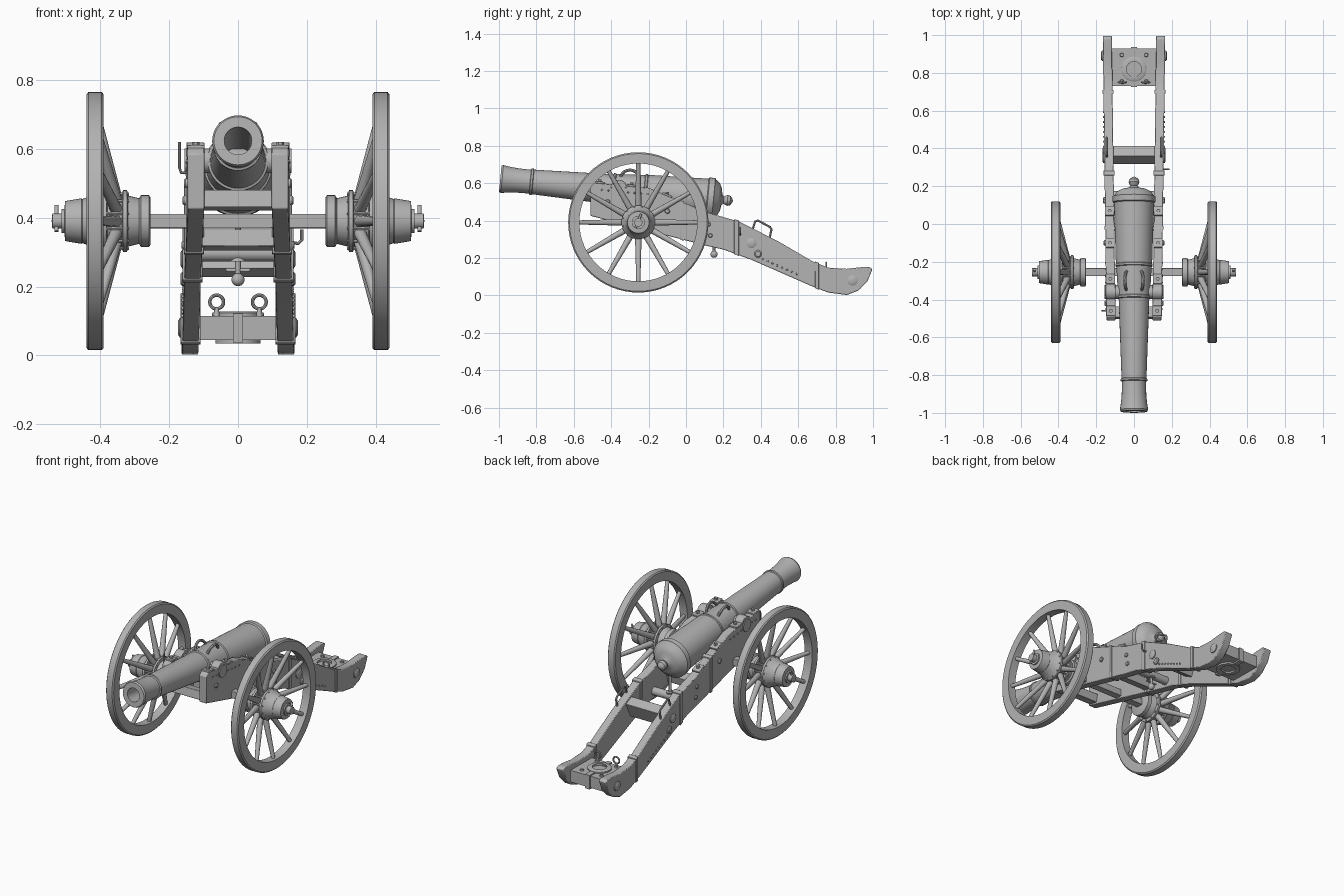
import bpy, bmesh, math
from mathutils import Vector, Matrix

if "Cube" in bpy.data.objects:
    bpy.data.objects.remove(bpy.data.objects["Cube"])

GREY = (0.45, 0.45, 0.45, 1)
mat = bpy.data.materials.new("plain grey")
mat.use_nodes = True
mat.diffuse_color = GREY
mat.node_tree.nodes["Principled BSDF"].inputs["Base Color"].default_value = GREY
parts = []


def finish(name, bm, bevel=0):
    bmesh.ops.recalc_face_normals(bm, faces=bm.faces)
    me = bpy.data.meshes.new(name)
    bm.to_mesh(me)
    bm.free()
    me.materials.append(mat)
    ob = bpy.data.objects.new(name, me)
    bpy.context.collection.objects.link(ob)
    if bevel:
        mod = ob.modifiers.new("edge", "BEVEL")
        mod.width, mod.segments = bevel, 2
    parts.append(ob)
    return ob


def aim(start, direction):
    rot = Vector(direction).to_track_quat("Z", "Y").to_matrix().to_4x4()
    return Matrix.Translation(start) @ rot


def lathe(name, profile, start, direction, n=32):
    """Revolve (distance, radius) pairs about a line."""
    bm = bmesh.new()
    vs = [bm.verts.new((r, 0, t)) for t, r in profile]
    es = [bm.edges.new(p) for p in zip(vs, vs[1:])]
    bmesh.ops.spin(bm, geom=vs + es, cent=(0, 0, 0), axis=(0, 0, 1),
                   angle=math.tau, steps=n, use_duplicate=False)
    bmesh.ops.remove_doubles(bm, verts=bm.verts, dist=1e-5)
    bm.transform(aim(start, direction))
    return finish(name, bm)


def rod(name, a, b, r1, r2=None, n=12):
    a, b = Vector(a), Vector(b)
    length = (b - a).length
    return lathe(name, [(0, 0), (0, r1), (length, r2 or r1), (length, 0)], a, b - a, n)


def box(name, centre, size, tilt=0, bevel=0.003):
    bm = bmesh.new()
    bmesh.ops.create_cube(bm, size=1, matrix=Matrix.Translation(centre)
                          @ Matrix.Rotation(tilt, 4, "X") @ Matrix.Diagonal((*size, 1)))
    return finish(name, bm, bevel)


def ball(name, centre, r):
    bm = bmesh.new()
    bmesh.ops.create_uvsphere(bm, u_segments=20, v_segments=12, radius=r,
                              matrix=Matrix.Translation(centre))
    return finish(name, bm)


def tube(name, points, r, closed=False):
    cu = bpy.data.curves.new(name, "CURVE")
    cu.dimensions, cu.bevel_depth, cu.bevel_resolution = "3D", r, 2
    cu.use_fill_caps = True
    sp = cu.splines.new("POLY")
    sp.points.add(len(points) - 1)
    for p, co in zip(sp.points, points):
        p.co = (*co, 1)
    sp.use_cyclic_u = closed
    tmp = bpy.data.objects.new(name, cu)
    bm = bmesh.new()
    bm.from_mesh(tmp.to_mesh())
    bpy.data.objects.remove(tmp)
    return finish(name, bm)


def ring(name, centre, r, thick):
    x, y, z = centre
    return tube(name, [(x + r * math.cos(a), y, z + r * math.sin(a))
                       for a in [math.tau * i / 20 for i in range(20)]], thick, True)


# Barrel with bore, bands, breech dome and knob
MUZZLE, AXIS = Vector((0, -0.993, 0.623)), Vector((0, 1, -0.095)).normalized()
lathe("barrel", [(0.9, 0), (0.9, 0.04), (0, 0.04), (0, 0.07), (0.01, 0.075), (0.04, 0.07),
                 (0.09, 0.065), (0.16, 0.064), (0.163, 0.071), (0.173, 0.071), (0.176, 0.066),
                 (0.6, 0.081), (0.603, 0.088), (0.613, 0.088), (0.617, 0.085), (0.77, 0.093),
                 (0.773, 0.099), (0.783, 0.099), (0.787, 0.096), (1.11, 0.106), (1.115, 0.113),
                 (1.145, 0.113), (1.15, 0.104), (1.17, 0.09), (1.185, 0.06), (1.19, 0.03),
                 (1.2, 0.018), (1.207, 0.024), (1.22, 0.029), (1.235, 0.025), (1.245, 0.012),
                 (1.25, 0)], MUZZLE, AXIS, 48)
rod("trunnions", (-0.155, -0.36, 0.565), (0.155, -0.36, 0.565), 0.036, n=24)

# Cheek outline: upper and lower edges as (y, z)
TOP = [(-0.51, 0.585), (-0.49, 0.603), (-0.2, 0.575), (0.11, 0.445), (0.29, 0.392),
       (0.5, 0.285), (0.68, 0.18), (0.76, 0.148), (0.86, 0.142), (0.93, 0.15), (0.98, 0.152)]
LOW = [(-0.51, 0.425), (0.11, 0.265), (0.2, 0.245), (0.35, 0.19), (0.67, 0.05),
       (0.76, 0.015), (0.86, 0.002), (0.92, 0.025), (0.97, 0.075), (0.997, 0.14)]


def edge_z(line, y):
    for (a, za), (b, zb) in zip(line, line[1:]):
        if a <= y <= b:
            return za + (zb - za) * (y - a) / (b - a)
    return line[-1][1]


def inner_x(y):
    return 0.098 + 0.013 * (y + 0.5)


def slab(name, outline, side, grow=0.0, bevel=0.004):
    """Plate following the splay of a cheek, from a side outline."""
    bm = bmesh.new()
    rows = [[bm.verts.new((side * (inner_x(y) + dx), y, z)) for y, z in outline]
            for dx in (-grow, 0.048 + grow)]
    bm.faces.new(rows[0])
    bm.faces.new(rows[1])
    n = len(outline)
    for i in range(n):
        j = (i + 1) % n
        bm.faces.new((rows[0][i], rows[0][j], rows[1][j], rows[1][i]))
    return finish(name, bm, bevel)


def strap(name, y, width, side):
    ys = (y - width / 2, y + width / 2)
    slab(name, [(v, edge_z(TOP, v) + 0.006) for v in ys]
         + [(v, edge_z(LOW, v) - 0.004) for v in ys[::-1]], side, 0.005, 0.002)


def stud(name, y, z, r, side, height=0.007):
    x = inner_x(y) + 0.046
    lathe(name, [(0, 0), (0, r), (height * 0.6, r), (height, r * 0.7), (height, 0)],
          (side * x, y, z), (side, 0, 0), 16)


HUB = [(0, 0), (0, 0.068), (0.004, 0.075), (0.028, 0.075), (0.033, 0.066), (0.065, 0.074),
       (0.068, 0.09), (0.08, 0.09), (0.083, 0.075), (0.125, 0.075), (0.128, 0.09),
       (0.14, 0.09), (0.145, 0.083), (0.198, 0.064), (0.201, 0.066), (0.248, 0.058),
       (0.25, 0.035), (0.258, 0.035), (0.258, 0.022), (0.285, 0.022), (0.287, 0)]
WY, WZ = -0.255, 0.39

for s, label in ((1, "left"), (-1, "right")):
    # Wheel: rim, hub, dished spokes, hub bolts and linchpin
    lathe(label + "_wheel_rim", [(0, 0.315), (0, 0.368), (0.006, 0.375), (0.044, 0.375),
                                 (0.05, 0.368), (0.05, 0.315), (0, 0.315)],
          (s * 0.39, WY, WZ), (s, 0, 0), 64)
    lathe(label + "_wheel_hub", HUB, (s * 0.254, WY, WZ), (s, 0, 0), 40)
    for i in range(12):
        a = math.tau * i / 12
        c, d = math.cos(a), math.sin(a)
        rod(label + "_spoke", (s * 0.352, WY + 0.06 * c, WZ + 0.06 * d),
            (s * 0.414, WY + 0.322 * c, WZ + 0.322 * d), 0.018, 0.011)
        c, d = math.cos(a + 0.26), math.sin(a + 0.26)
        rod(label + "_hub_bolt", (s * 0.317, WY + 0.082 * c, WZ + 0.082 * d),
            (s * 0.4, WY + 0.082 * c, WZ + 0.082 * d), 0.005, n=6)
    rod(label + "_linchpin", (s * 0.527, WY - 0.015, WZ - 0.03),
        (s * 0.527, WY + 0.015, WZ + 0.045), 0.006)

    # Cheek, straps and studs
    slab(label + "_cheek", TOP + LOW[::-1], s)
    for y, w in ((0.27, 0.025), (0.70, 0.02), (-0.02, 0.02)):
        strap(label + "_strap", y, w, s)
    for y, z, r in ((0.35, 0.28, 0.027), (0.385, 0.222, 0.02), (0.89, 0.08, 0.028),
                    (0.12, 0.38, 0.012), (0.13, 0.32, 0.012), (-0.42, 0.5, 0.014),
                    (-0.1, 0.45, 0.014)):
        stud(label + "_side_bolt", y, z, r, s, 0.012)
    for i in range(8):
        y = 0.41 + 0.026 * i
        stud(label + "_rivet", y, edge_z(LOW, y) + 0.03, 0.005, s)
        y = -0.45 + 0.035 * i
        stud(label + "_rivet", y, edge_z(TOP, y) - 0.035, 0.005, s)

    # Trunnion cap, its bolts and rear bracket
    arch = [(-0.36 + 0.043 * math.cos(a), 0.575 + 0.043 * math.sin(a))
            for a in [math.pi * i / 10 for i in range(11)]]
    slab(label + "_trunnion_cap", arch, s, 0.002, 0.002)
    for y in (-0.46, -0.29, -0.1, 0.07):
        x, z = s * (inner_x(y) + 0.024), edge_z(TOP, y)
        box(label + "_top_plate", (x, y, z + 0.003), (0.05, 0.055, 0.012), -0.1 if y < -0.2 else -0.4)
        rod(label + "_top_bolt", (x, y, z), (x, y, z + 0.02), 0.011, n=6)

    # Lifting handle on the trail, dolphin handle on the barrel
    x = s * (inner_x(0.4) + 0.035)
    tube(label + "_trail_handle", [(x, 0.355, 0.35), (x, 0.37, 0.395), (x, 0.385, 0.4),
                                   (x, 0.45, 0.365), (x, 0.457, 0.352), (x, 0.445, 0.3)], 0.006)
    tube(label + "_dolphin_handle",
         [(s * (0.037 + 0.012 * math.sin(a)), -0.3 - 0.05 * math.cos(a),
           0.625 + 0.045 * math.sin(a)) for a in [math.pi * i / 10 for i in range(11)]], 0.008)

    # Eye rings and bolts on the trail plate
    ring(label + "_eye_ring", (s * 0.062, 0.75, 0.155), 0.02, 0.005)
    rod(label + "_eye_stem", (s * 0.062, 0.75, 0.1), (s * 0.062, 0.75, 0.136), 0.012, 0.006)
    for y in (0.755, 0.895):
        rod(label + "_plate_bolt", (s * 0.065, y, 0.1), (s * 0.065, y, 0.125), 0.014, 0.009, 8)

# Side hooks
tube("right_hook", [(-0.14, -0.46, 0.53), (-0.165, -0.46, 0.53), (-0.17, -0.46, 0.545),
                    (-0.17, -0.46, 0.62)], 0.004)
tube("left_hook", [(0.14, 0.29, 0.33), (0.175, 0.29, 0.325), (0.185, 0.29, 0.335),
                   (0.185, 0.29, 0.365)], 0.005)

# Axle and cross members
box("axle", (0, WY, WZ), (0.53, 0.042, 0.042))
box("front_transom", (0, -0.47, 0.45), (0.21, 0.06, 0.05), -0.2)
box("trail_transom", (0, 0.365, 0.285), (0.23, 0.06, 0.1), -0.45)
box("bed_transom", (0, 0.0, 0.335), (0.22, 0.06, 0.05), -0.25)

# Elevating screw
rod("elevating_bar", (-0.115, 0.15, 0.297), (0.115, 0.15, 0.297), 0.024, n=20)
lathe("elevating_nut", [(0, 0), (0, 0.024), (0.025, 0.015), (0.05, 0.024), (0.05, 0)],
      (0, 0.15, 0.272), (0, 0, 1))
rod("elevating_screw", (0, 0.15, 0.22), (0, 0.15, 0.44), 0.008)
ball("elevating_knob", (0, 0.15, 0.22), 0.019)
rod("elevating_crank", (-0.035, 0.15, 0.247), (0.035, 0.15, 0.247), 0.005)

# Trail plate with its towing hole, collar and centre straps
plate = box("trail_plate", (0, 0.83, 0.08), (0.236, 0.2, 0.07), 0, 0)
strips = [box("trail_strap", (0, y, 0.079), (0.03, 0.06, 0.084), 0, 0) for y in (0.754, 0.906)]
hole = rod("hole_cutter", (0, 0.82, 0), (0, 0.82, 0.2), 0.042, n=32)
for ob in [plate] + strips:
    mod = ob.modifiers.new("hole", "BOOLEAN")
    mod.operation, mod.object, mod.solver = "DIFFERENCE", hole, "EXACT"
    bpy.context.view_layer.objects.active = ob
    bpy.ops.object.modifier_apply(modifier=mod.name)
parts.remove(hole)
bpy.data.objects.remove(hole)
lathe("hole_collar", [(0, 0.04), (0, 0.066), (0.088, 0.066), (0.092, 0.06), (0.092, 0.04),
                      (0, 0.04)], (0, 0.82, 0.035), (0, 0, 1), 32)

# Smooth round parts while keeping hard edges
bpy.ops.object.select_all(action="DESELECT")
for ob in parts:
    ob.select_set(True)
bpy.context.view_layer.objects.active = parts[0]
bpy.ops.object.shade_smooth_by_angle(angle=math.radians(35))
